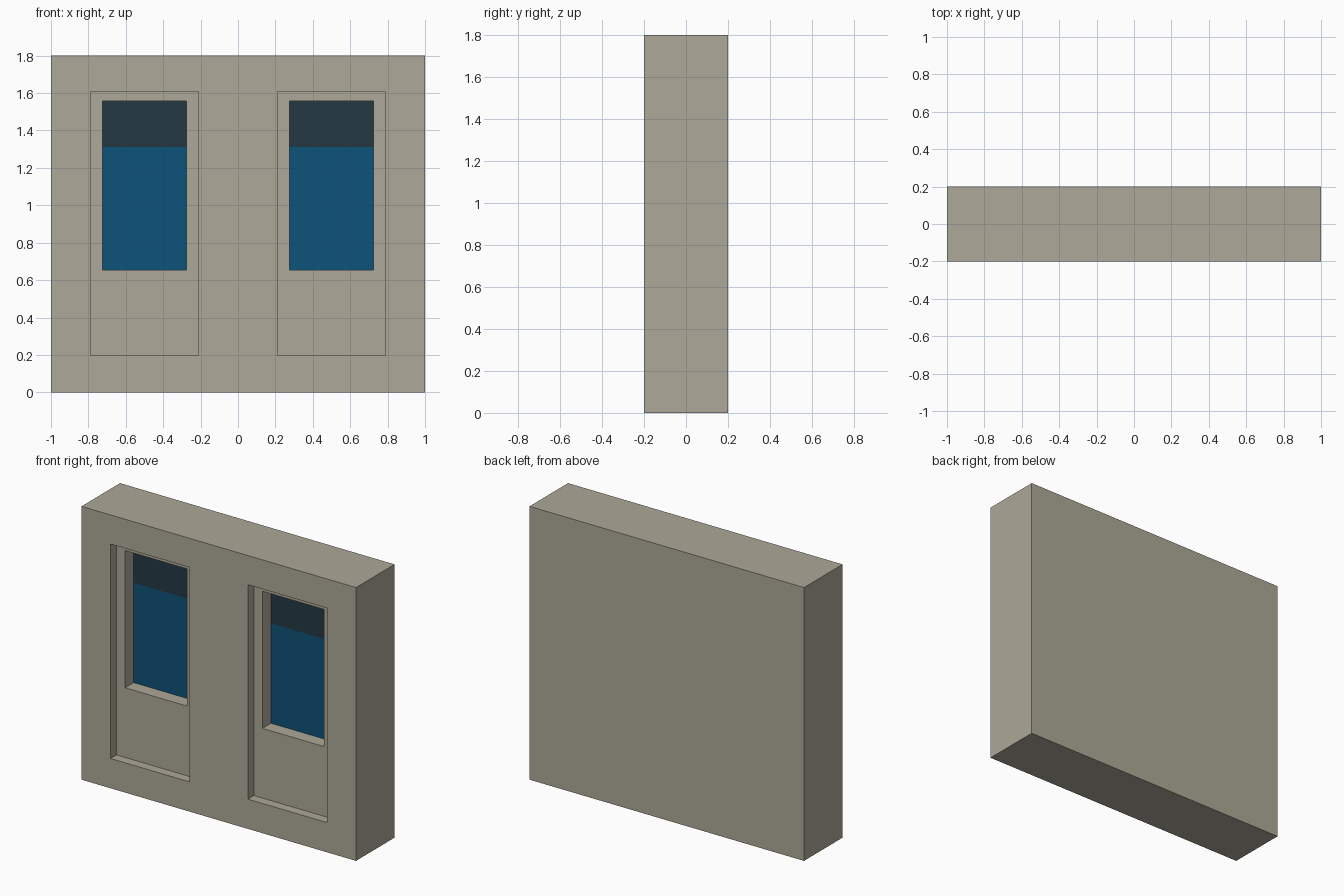
import bpy

if "Cube" in bpy.data.objects:
    bpy.data.objects.remove(bpy.data.objects["Cube"])

FRONT, PANEL, GLASS, BACK = -0.20, -0.138, -0.05, 0.20


def material(name, rgb):
    def lin(c):
        c /= 255
        return c / 12.92 if c <= 0.04045 else ((c + 0.055) / 1.055) ** 2.4
    m = bpy.data.materials.new(name)
    m.diffuse_color = (*[lin(c) for c in rgb], 1)
    m.use_nodes = True
    m.node_tree.nodes["Principled BSDF"].inputs["Base Color"].default_value = m.diffuse_color
    return m


def rect(x0, x1, z0, z1, y):
    return [(x0, y, z0), (x1, y, z0), (x1, y, z1), (x0, y, z1)]


def mirrored_object(name, verts, faces, mat):
    """Right half of the model, mirrored across x = 0."""
    me = bpy.data.meshes.new(name)
    me.from_pydata(verts, [], faces)
    me.materials.append(mat)
    ob = bpy.data.objects.new(name, me)
    bpy.context.collection.objects.link(ob)
    mod = ob.modifiers.new("mirror", 'MIRROR')
    mod.use_axis[0] = True
    mod.use_clip = True
    return ob


stone = material("warm grey wall", (173, 169, 152))
blue = material("blue glass", (13, 82, 120))
dark = material("dark blind", (37, 56, 68))

# window bay sizes
panel = (0.212, 0.788, 0.196, 1.608)
wx0, wx1, wz0, wz1 = window = (0.275, 0.725, 0.655, 1.558)
blind_z = 1.313

# wall: nested rectangles joined from the back edge into the window recess
rings = [
    rect(0, 1, 0, 1.8, BACK),
    rect(0, 1, 0, 1.8, FRONT),
    rect(*panel, FRONT),
    rect(*panel, PANEL),
    rect(*window, PANEL),
    rect(*window, GLASS),
]
verts = [v for r in rings for v in r]
faces = [(3, 2, 1, 0)]
for k in range(len(rings) - 1):
    for i in range(4):
        if k == 0 and i == 3:      # no face inside the wall on the mirror plane
            continue
        j = (i + 1) % 4
        a, b = 4 * k, 4 * k + 4
        faces.append((a + i, a + j, b + j, b + i))
mirrored_object("wall", verts, faces, stone)

# glass panes and the dark strip above them
mirrored_object("window_glass", rect(wx0, wx1, wz0, blind_z, GLASS), [(0, 1, 2, 3)], blue)
mirrored_object("window_blind", rect(wx0, wx1, blind_z, wz1, GLASS), [(0, 1, 2, 3)], dark)
